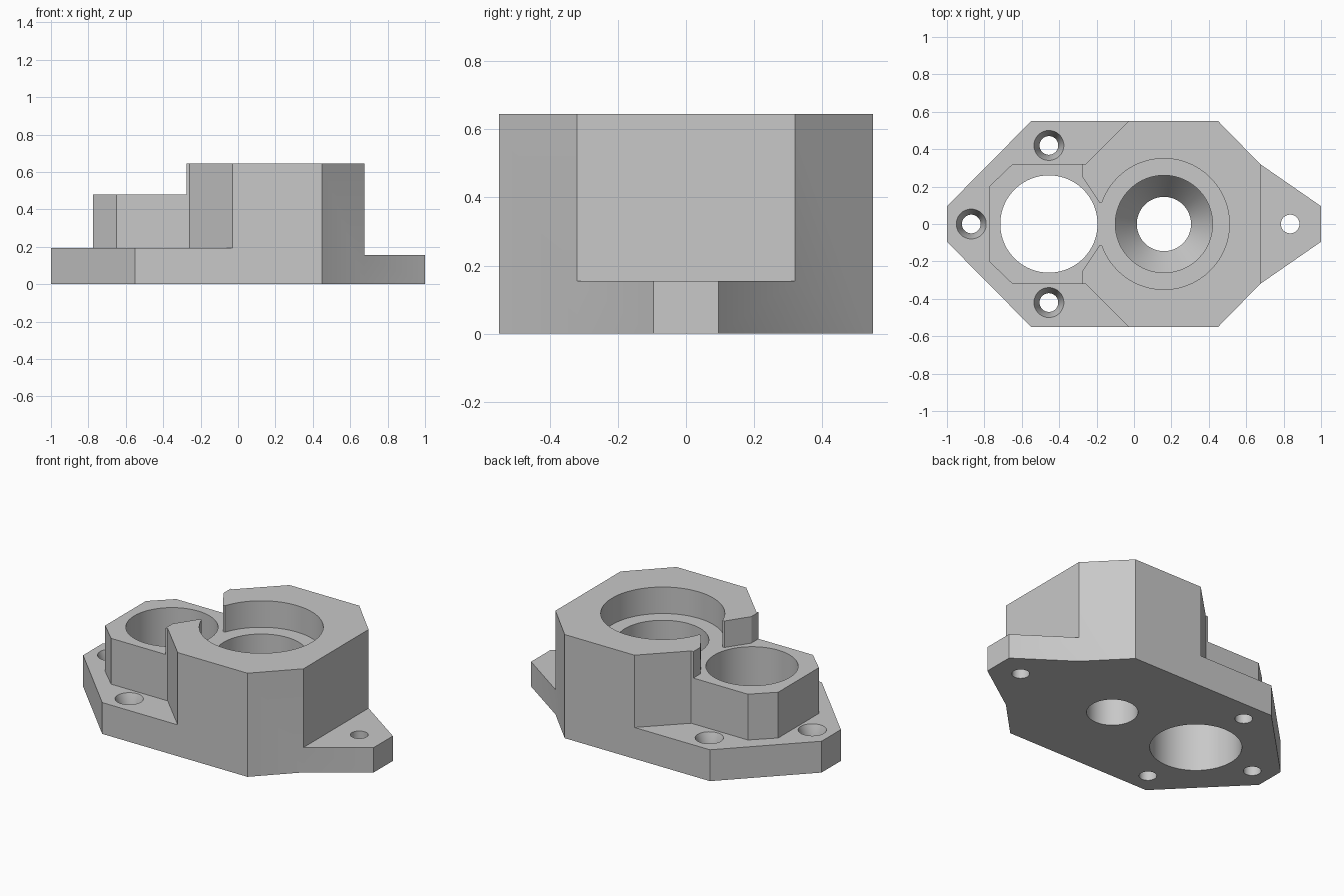
import bpy, bmesh, math

if "Cube" in bpy.data.objects:
    bpy.data.objects.remove(bpy.data.objects["Cube"], do_unlink=True)

grey = bpy.data.materials.new("plain grey")
grey.use_nodes = True
grey.diffuse_color = (0.58, 0.58, 0.58, 1)
grey.node_tree.nodes["Principled BSDF"].inputs["Base Color"].default_value = grey.diffuse_color


def finish(name, bm):
    bmesh.ops.recalc_face_normals(bm, faces=bm.faces)
    mesh = bpy.data.meshes.new(name)
    bm.to_mesh(mesh)
    bm.free()
    mesh.materials.append(grey)
    obj = bpy.data.objects.new(name, mesh)
    bpy.context.collection.objects.link(obj)
    return obj


def prism(name, outline, z0, z1):
    """Upright prism from a plan outline."""
    bm = bmesh.new()
    bottom = bm.faces.new([bm.verts.new((x, y, z0)) for x, y in outline])
    top = bmesh.ops.extrude_face_region(bm, geom=[bottom])["geom"]
    bmesh.ops.translate(bm, vec=(0, 0, z1 - z0),
                        verts=[g for g in top if isinstance(g, bmesh.types.BMVert)])
    return finish(name, bm)


def mirrored(half):
    """Close a half outline (y > 0) with its mirror image across y = 0."""
    return half + [(x, -y) for x, y in reversed(half)]


def bore(name, x, y, profile, sides=96):
    """Turned solid from (radius, height) steps."""
    bm = bmesh.new()
    rings = []
    for r, z in profile:
        angles = [math.tau * i / sides for i in range(sides)]
        rings.append([bm.verts.new((x + r * math.cos(a), y + r * math.sin(a), z)) for a in angles])
    for low, high in zip(rings, rings[1:]):
        for i in range(sides):
            j = (i + 1) % sides
            bm.faces.new((low[i], low[j], high[j], high[i]))
    bm.faces.new(rings[0])
    bm.faces.new(rings[-1])
    return finish(name, bm)


# Full-height block with the plan outline of the whole bracket
body = prism("bracket_body", mirrored(
    [(-1, 0.095), (-0.55, 0.55), (0.45, 0.55), (0.675, 0.32), (1, 0.095)]), 0, 0.645)

# Step around the low boss, leaving the base flange
flange_cut = prism("flange_cut", mirrored(
    [(-0.775, 0.2), (-0.65, 0.32), (-0.26, 0.32), (0.17, 0.75), (-1.3, 0.75)]), 0.195, 1)

# Keyhole pocket: boss top, neck opening and counterbore share one floor
neck = 0.115
start = math.pi - math.asin(neck / 0.35)
arc = [(0.16 + 0.35 * math.cos(start * (1 - i / 48)), 0.35 * math.sin(start * (1 - i / 48)))
       for i in range(48)]
keyhole = mirrored([(-1.2, 0.5), (-0.275, 0.5), (-0.275, 0.25), (-0.185, neck)] + arc)
pocket_cut = prism("pocket_cut", keyhole, 0.48, 1)

# Low mounting tab
tab_cut = prism("tab_cut", mirrored([(0.675, 0.7), (1.3, 0.7)]), 0.155, 1)

# Bores and screw holes
cutters = [
    flange_cut, pocket_cut, tab_cut,
    bore("boss_bore", -0.455, 0, [(0.26, -0.1), (0.26, 1)]),
    bore("stepped_bore", 0.16, 0, [(0.145, -0.1), (0.145, 0.17), (0.26, 0.33), (0.26, 1)]),
    bore("tab_hole", 0.835, 0, [(0.05, -0.1), (0.05, 1)], 48),
]
for x, y in [(-0.87, 0), (-0.455, 0.42), (-0.455, -0.42)]:
    cutters.append(bore("screw_hole", x, y,
                        [(0.05, -0.1), (0.05, 0.11), (0.08, 0.195), (0.08, 0.3)], 48))

# Carve the block
bpy.ops.object.select_all(action="DESELECT")
bpy.context.view_layer.objects.active = body
body.select_set(True)
for cutter in cutters:
    mod = body.modifiers.new("carve", "BOOLEAN")
    mod.operation = "DIFFERENCE"
    mod.solver = "EXACT"
    mod.object = cutter
    bpy.ops.object.modifier_apply(modifier=mod.name)
    bpy.data.objects.remove(cutter, do_unlink=True)
bpy.ops.object.shade_smooth_by_angle(angle=math.radians(25))
